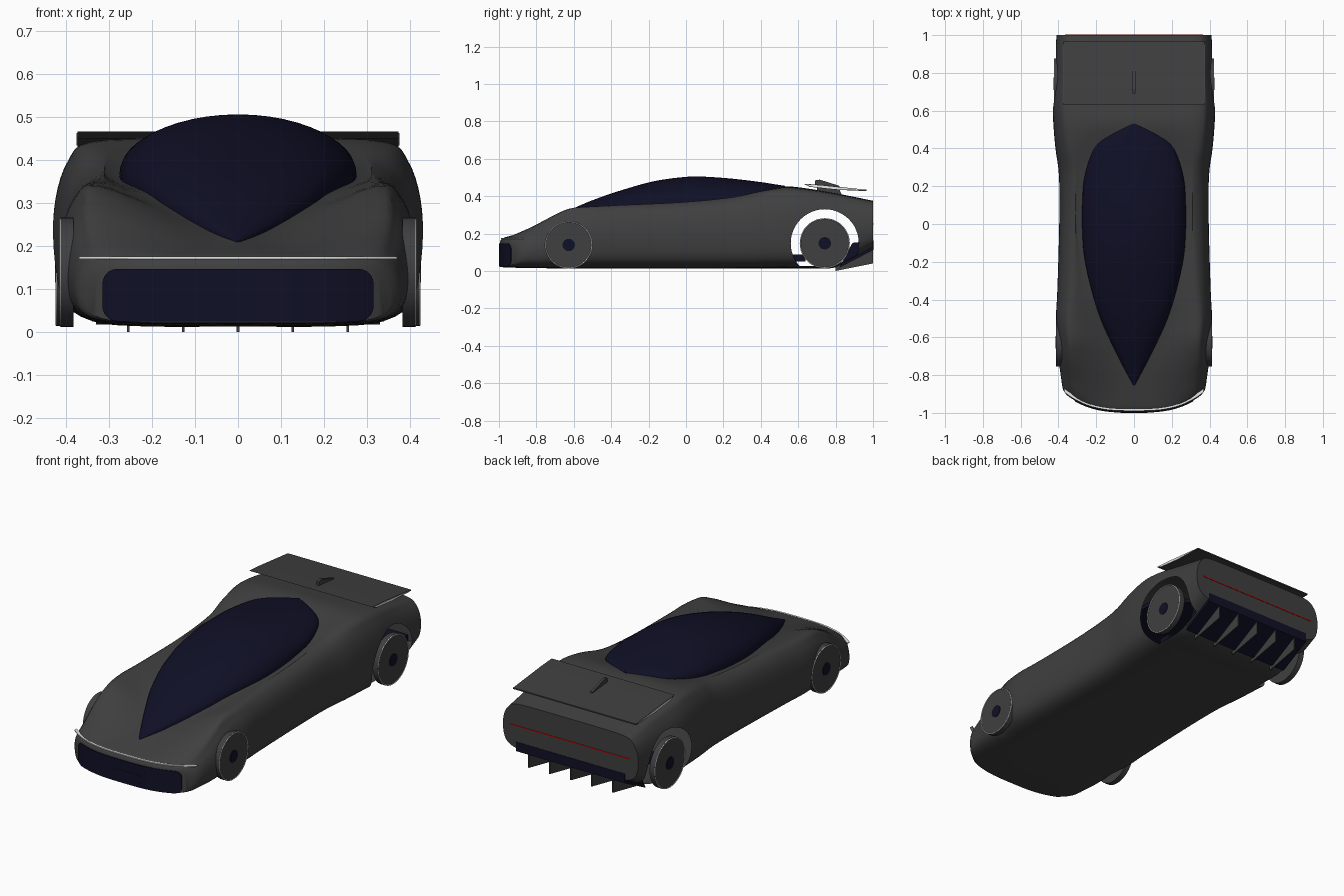
import bpy, bmesh, math

cube = bpy.data.objects.get("Cube")
if cube:
    bpy.data.objects.remove(cube, do_unlink=True)


def material(name, rgb):
    m = bpy.data.materials.new(name)
    m.use_nodes = True
    m.diffuse_color = (*rgb, 1)
    m.node_tree.nodes["Principled BSDF"].inputs["Base Color"].default_value = (*rgb, 1)
    return m


GRAY = material("dark_gray_paint", (0.05, 0.05, 0.05))
NAVY = material("navy_glass", (0.005, 0.005, 0.02))
SILVER = material("silver_light", (0.8, 0.8, 0.8))
RED = material("red_light", (0.6, 0.0, 0.0))


def finish(name, bm, *mats, smooth=True):
    bmesh.ops.recalc_face_normals(bm, faces=bm.faces)
    me = bpy.data.meshes.new(name)
    bm.to_mesh(me)
    bm.free()
    ob = bpy.data.objects.new(name, me)
    bpy.context.collection.objects.link(ob)
    for m in mats:
        me.materials.append(m)
    if smooth:
        shade(ob)
    return ob


def shade(ob):
    bpy.ops.object.select_all(action='DESELECT')
    ob.select_set(True)
    bpy.context.view_layer.objects.active = ob
    bpy.ops.object.shade_smooth_by_angle(angle=math.radians(35))


def spline(pts, steps):
    """Smooth curve through tuples of any length."""
    out = []
    for i in range(len(pts) - 1):
        a, b, c, d = (pts[max(i - 1, 0)], pts[i], pts[i + 1], pts[min(i + 2, len(pts) - 1)])
        for s in range(steps):
            t = s / steps
            out.append([0.5 * (2 * q + (r - p) * t + (2 * p - 5 * q + 4 * r - u) * t * t
                               + (3 * q - p - 3 * r + u) * t ** 3) for p, q, r, u in zip(a, b, c, d)])
    return out + [list(pts[-1])]


def bend(x, y):
    """Sweeps the corners of the nose backwards."""
    return y + 0.1 * (abs(x) / 0.37) ** 3 * max(0, min(1, (-0.6 - y) / 0.3))


def prism(name, profile, x0, x1, mat):
    """Side profile (y, z) extruded across x."""
    bm = bmesh.new()
    a, b = ([bm.verts.new((x, y, z)) for y, z in profile] for x in (x0, x1))
    bm.faces.new(a)
    bm.faces.new(b)
    for i in range(len(a)):
        j = (i + 1) % len(a)
        bm.faces.new((a[i], a[j], b[j], b[i]))
    return finish(name, bm, mat, smooth=False)


def disc(name, x0, x1, y, z, r, *mats):
    bm = bmesh.new()
    bmesh.ops.create_cone(bm, cap_ends=True, segments=48, radius1=r, radius2=r, depth=abs(x1 - x0))
    for v in bm.verts:
        v.co = ((x0 + x1) / 2 + v.co.z, y + v.co.x, z + v.co.y)
    return finish(name, bm, *mats)


def nose_plate(name, half, z0, z1, y, mat, corner):
    """Rounded strip that follows the curve of the nose."""
    bm = bmesh.new()
    rows, n = [], 40
    for i in range(n + 1):
        x = -half * math.cos(math.pi * i / n)
        d = max(0, abs(x) - half + corner)
        cut = corner - math.sqrt(max(corner ** 2 - d * d, 0))
        rows.append([bm.verts.new((x, bend(x, y) + dy, z)) for dy, z in
                     ((0, z0 + cut), (0, z1 - cut), (0.02, z1 - cut), (0.02, z0 + cut))])
    for a, b in zip(rows, rows[1:]):
        for k in range(4):
            bm.faces.new((a[k], a[k - 1], b[k - 1], b[k]))
    bm.faces.new(rows[0])
    bm.faces.new(rows[-1])
    return finish(name, bm, mat)


# Body shell: y, half width, floor, shoulder height, deck half width, deck height
stations = [(-.995, .355, .022, .152, .18, .155), (-.98, .375, .02, .172, .17, .175),
            (-.93, .385, .018, .205, .13, .19), (-.85, .395, .016, .245, .1, .21),
            (-.75, .4, .015, .292, .1, .235), (-.63, .4, .015, .333, .13, .265),
            (-.5, .412, .015, .345, .18, .3), (-.35, .405, .015, .352, .225, .33),
            (0, .395, .015, .368, .275, .36), (.25, .396, .015, .392, .262, .39),
            (.4, .415, .015, .425, .21, .42), (.53, .426, .015, .442, .15, .45),
            (.65, .43, .015, .433, .15, .44), (.8, .418, .02, .41, .15, .415),
            (1, .41, .12, .37, .18, .375)]
bm = bmesh.new()
rings = []
for y, w, zb, zs, dw, dz in spline(stations, 4):
    zb = max(zb, 0.013)
    h = zs - zb
    half = spline([(0, zb), (.5 * w, zb), (.8 * w, zb + .03 * h), (.95 * w, zb + .15 * h),
                   (w, zb + .42 * h), (.985 * w, zb + .7 * h), (.92 * w, zb + .9 * h),
                   (.8 * w, zs), (dw, dz), (0, dz)], 4)
    if len(half) % 2 == 0:
        half.pop(1)
    pts = half + [(-x, z) for x, z in half[-2:0:-1]]
    rings.append([bm.verts.new((x, bend(x, y), z)) for x, z in pts])
n, top = len(rings[0]), len(rings[0]) // 2
for a, b in zip(rings, rings[1:]):
    for k in range(n):
        bm.faces.new((a[k - 1], a[k], b[k], b[k - 1]))
for r in (rings[0], rings[-1]):
    for k in range(top // 2):
        for s in (1, -1):
            loop = [r[s * k], r[s * (k + 1)], r[(top - s * (k + 1)) % n if s > 0 else top + k + 1],
                    r[top - s * k]]
            loop = list(dict.fromkeys(loop))
            if len(loop) > 2:
                bm.faces.new(loop)
body = finish("body_shell", bm, GRAY, NAVY, smooth=False)

# Wheel openings, left open to the hollow shell
WHEELS = (("front", -.627, .139, .127, .412, .172), ("rear", .742, .148, .134, .422, .182))
for side in (1, -1):
    for label, y, z, r, x, arch in WHEELS:
        cutter = disc("arch_cutter", side * .34, side * .55, y, z, arch, GRAY, NAVY)
        cutter.hide_render = True
        for p in cutter.data.polygons:
            p.material_index = 1
        mod = body.modifiers.new("arch", 'BOOLEAN')
        mod.operation, mod.solver, mod.object = 'DIFFERENCE', 'EXACT', cutter
        bpy.context.view_layer.objects.active = body
        bpy.ops.object.modifier_apply(modifier=mod.name)
        bpy.data.objects.remove(cutter, do_unlink=True)
bm = bmesh.new()
bm.from_mesh(body.data)
bmesh.ops.delete(bm, geom=[f for f in bm.faces if f.material_index == 1], context='FACES')
bm.to_mesh(body.data)
bm.free()
body.data.materials.pop(index=1)
shade(body)

# Canopy: y, half width, edge height, crown height
canopy = [(-.855, .003, .209, .213), (-.75, .06, .235, .262), (-.63, .12, .265, .322),
          (-.5, .178, .3, .378), (-.35, .225, .33, .43), (-.17, .264, .345, .48),
          (0, .275, .358, .503), (.1, .274, .37, .504), (.25, .262, .39, .493),
          (.4, .21, .42, .475), (.47, .125, .437, .464), (.53, .004, .45, .455)]
bm = bmesh.new()
rows = []
for y, w, e, c in spline(canopy, 4):
    arc = [(w * math.cos(math.pi * i / 24), e + (c - e) * math.sin(math.pi * i / 24)) for i in range(25)]
    rows.append([bm.verts.new((x, y, z)) for x, z in [(w, e - .02)] + arc + [(-w, e - .02)]])
for a, b in zip(rows, rows[1:]):
    for k in range(len(a)):
        bm.faces.new((a[k - 1], a[k], b[k], b[k - 1]))
bm.faces.new(rows[0])
bm.faces.new(rows[-1])
finish("canopy", bm, NAVY)

# Wheels with hubs, rim rings and front arch liners
for side, word in ((1, "left"), (-1, "right")):
    for label, y, z, r, x, arch in WHEELS:
        tag = f"{label}_{word}"
        disc("wheel_" + tag, side * (x - .03), side * x, y, z, r, GRAY)
        disc("hub_" + tag, side * (x - .035), side * (x + .003), y, z, .033, NAVY)
        bpy.ops.mesh.primitive_torus_add(major_segments=48, minor_segments=6, major_radius=r - .003,
                                         minor_radius=.0025, location=(side * x, y, z),
                                         rotation=(0, math.pi / 2, 0))
        ring = bpy.context.object
        ring.name = "rim_ring_" + tag
        ring.data.materials.append(SILVER)
    label, y, z, r, x, arch = WHEELS[0]
    arc = [(y + arch * math.cos(a), z + arch * math.sin(a))
           for a in (math.radians(22 + 136 * i / 16) for i in range(17))]
    prism("arch_liner_" + word, arc, side * .295, side * .3, NAVY)

# Nose details
nose_plate("front_grille", .315, .025, .147, -.999, NAVY, .035)
nose_plate("number_plate", .1, .04, .093, -1.0, NAVY, .008)
nose_plate("headlight_strip", .37, .17, .175, -.989, SILVER, .002)

# Tail light, diffuser and fins
prism("tail_light", [(.99, .248), (1.002, .248), (1.002, .253), (.99, .253)], -.365, .365, RED)
prism("diffuser", [(.82, .018), (1.002, .112), (1.002, .163), (.89, .15)], -.33, .33, NAVY)
prism("rear_crossmember", [(.57, .05), (.64, .05), (.64, .088), (.57, .088)], -.3, .3, NAVY)
for i in range(-2, 3):
    prism(f"diffuser_fin_{i + 3}", [(.8, 0), (1, .04), (1, .13), (.8, .03)],
          i * .1275 - .003, i * .1275 + .003, GRAY)

# Rear wing with end trims, pylons and centre fin
foil = [(.63, .466), (.72, .46), (.965, .434), (.965, .427), (.8, .434), (.66, .45)]
prism("rear_wing", foil, -.373, .373, GRAY)
for side, word in ((1, "left"), (-1, "right")):
    prism("wing_end_trim_" + word, [(.64, .462), (.72, .457), (.95, .433), (.8, .437), (.67, .451)],
          side * .372, side * .375, SILVER)
    prism("wing_pylon_" + word, [(.7, .4), (.84, .39), (.82, .437), (.7, .452)],
          side * .25, side * .26, GRAY)
prism("wing_centre_fin", [(.69, .455), (.69, .484), (.715, .488), (.82, .455), (.82, .44)],
      -.007, .007, GRAY)
